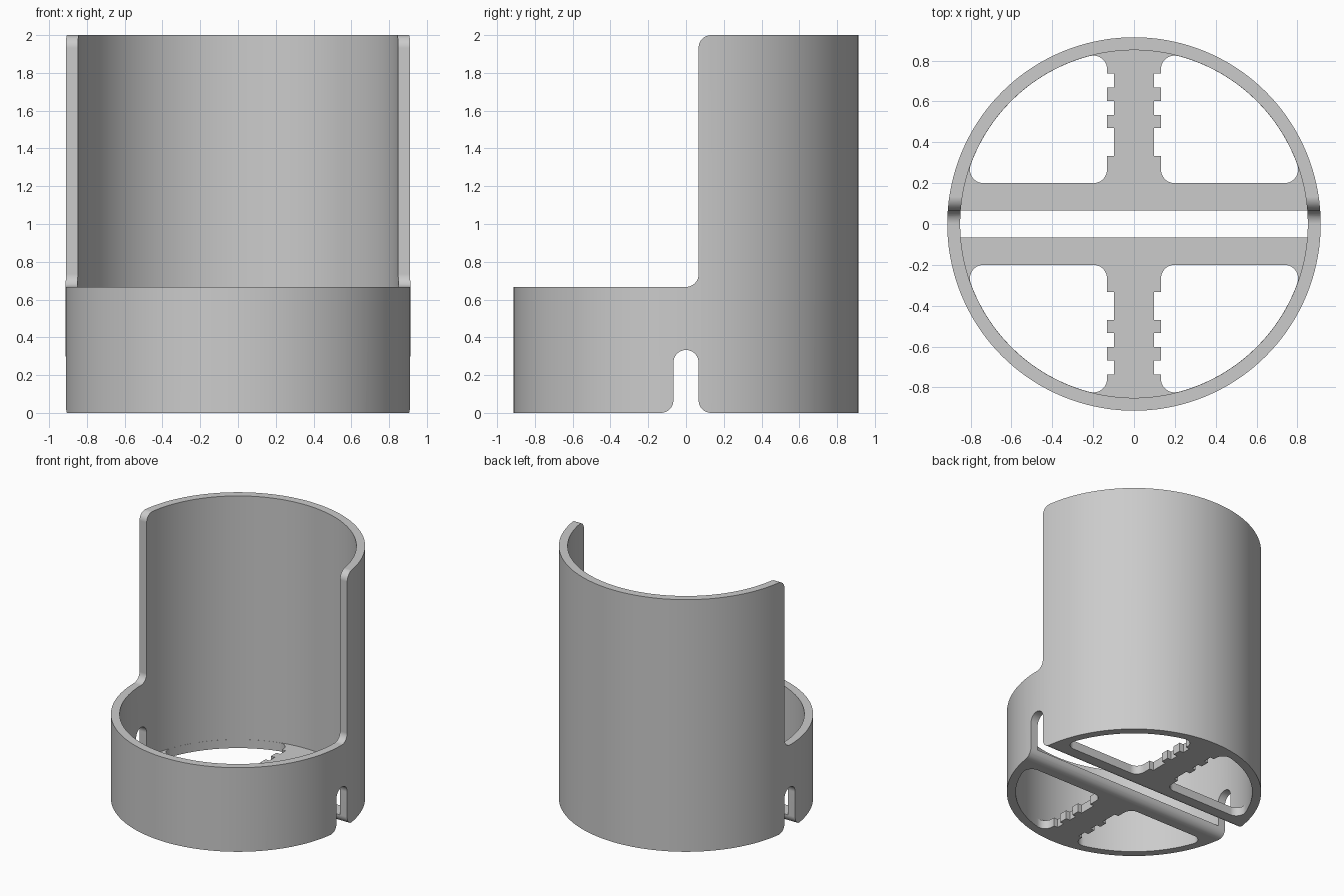
import bpy, bmesh
from math import sin, cos, pi, sqrt, atan2, radians

if "Cube" in bpy.data.objects:
    bpy.data.objects.remove(bpy.data.objects["Cube"], do_unlink=True)

OUTER, INNER, FILLET = 0.914, 0.851, 0.0667
FLOOR = 0.068
LOW, HIGH = 0.667, 2.0


def arc(cx, cy, r, start, end, steps=10):
    """Points along an arc, angles in radians."""
    angles = [start + (end - start) * i / steps for i in range(steps + 1)]
    return [(cx + r * cos(a), cy + r * sin(a)) for a in angles]


def prism(name, outlines, lo, hi, axis="z"):
    """Extrude closed 2D outlines along z (x, y outline) or x (y, z outline)."""
    bm = bmesh.new()
    for outline in outlines:
        verts = [bm.verts.new((u, v, lo) if axis == "z" else (lo, u, v)) for u, v in outline]
        face = bm.faces.new(verts)
        new = bmesh.ops.extrude_face_region(bm, geom=[face])["geom"]
        shift = (0, 0, hi - lo) if axis == "z" else (hi - lo, 0, 0)
        bmesh.ops.translate(bm, vec=shift, verts=[g for g in new if isinstance(g, bmesh.types.BMVert)])
    bmesh.ops.recalc_face_normals(bm, faces=bm.faces[:])
    mesh = bpy.data.meshes.new(name)
    bm.to_mesh(mesh)
    bm.free()
    obj = bpy.data.objects.new(name, mesh)
    bpy.context.collection.objects.link(obj)
    return obj


def combine(target, tool, operation):
    """Apply a boolean and discard the tool."""
    tool.hide_render = True
    mod = target.modifiers.new(operation, "BOOLEAN")
    mod.operation, mod.object, mod.solver = operation, tool, "EXACT"
    bpy.context.view_layer.objects.active = target
    bpy.ops.object.modifier_apply(modifier=mod.name)
    bpy.data.objects.remove(tool, do_unlink=True)


def circle(r):
    return arc(0, 0, r, 0, 2 * pi, 144)[:-1]


# Hollow cup with a thin floor
cup = prism("split_cup_holder", [circle(OUTER)], -0.1, HIGH + 0.1)
combine(cup, prism("bore", [circle(INNER)], FLOOR, HIGH + 0.3), "DIFFERENCE")

# Floor openings: one quadrant outline with a toothed stem edge, mirrored
BAR, STEM, NOTCH = 0.2, 0.132, 0.098
edge = INNER - 0.0008
cx, cy = STEM + FILLET, BAR + FILLET
reach = edge - FILLET
side_x, top_y = sqrt(reach**2 - cy**2), sqrt(reach**2 - cx**2)
side_angle, top_angle = atan2(cy, side_x), atan2(top_y, cx)
quadrant = arc(side_x, cy, FILLET, side_angle, -pi / 2)
quadrant += arc(cx, cy, FILLET, -pi / 2, -pi)
for y0, y1 in ((0.333, 0.469), (0.533, 0.601), (0.669, 0.737)):
    quadrant += [(STEM, y0), (NOTCH, y0), (NOTCH, y1), (STEM, y1)]
quadrant += arc(cx, top_y, FILLET, pi, top_angle)
quadrant += arc(0, 0, edge, top_angle, side_angle, 32)[1:-1]
openings = [[(sx * x, sy * y) for x, y in quadrant] for sx in (1, -1) for sy in (1, -1)]
combine(cup, prism("openings", openings, -0.3, FLOOR + 0.2), "DIFFERENCE")

# Side silhouette: low front, tall back, rounded slot through the base
f = FILLET
side = [(-1.2, 0), (-1.2, LOW)]
side += arc(0, LOW + f, f, -pi / 2, 0)
side += arc(2 * f, HIGH - f, f, pi, pi / 2)
side += [(1.2, HIGH), (1.2, 0)]
side += arc(2 * f, f, f, -pi / 2, -pi)
side += arc(0, 0.333 - f, f, 0, pi, 20)
side += arc(-2 * f, f, f, 0, -pi / 2)
combine(cup, prism("silhouette", [side], -1.2, 1.2, "x"), "INTERSECT")

# Single grey material
grey = bpy.data.materials.new("plain_grey")
grey.use_nodes = True
colour = (0.6, 0.6, 0.6, 1)
grey.diffuse_color = colour
grey.node_tree.nodes["Principled BSDF"].inputs["Base Color"].default_value = colour
cup.data.materials.clear()
cup.data.materials.append(grey)
for poly in cup.data.polygons:
    poly.material_index = 0

# Smooth curves, crisp edges
bpy.ops.object.select_all(action="DESELECT")
cup.select_set(True)
bpy.context.view_layer.objects.active = cup
bpy.ops.object.shade_smooth_by_angle(angle=radians(30))
weighted = cup.modifiers.new("weighted_normals", "WEIGHTED_NORMAL")
weighted.keep_sharp = True
